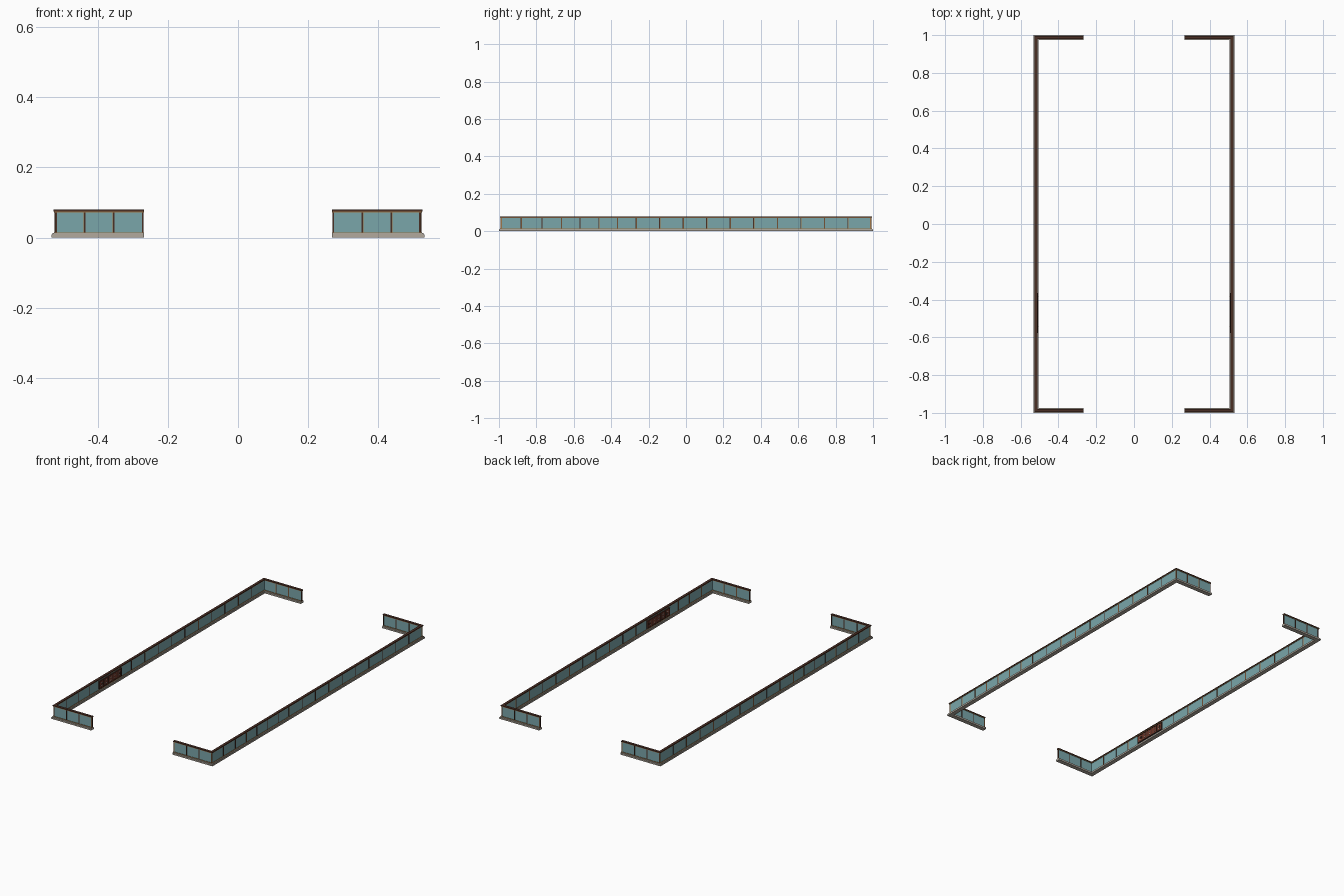
import bpy, bmesh

if "Cube" in bpy.data.objects:
    bpy.data.objects.remove(bpy.data.objects["Cube"])

def material(name, rgb):
    m = bpy.data.materials.new(name)
    lin = [(c / 255 / 12.92 if c < 10 else ((c / 255 + 0.055) / 1.055) ** 2.4) for c in rgb]
    m.diffuse_color = (*lin, 1)
    m.use_nodes = True
    m.node_tree.nodes["Principled BSDF"].inputs["Base Color"].default_value = m.diffuse_color
    return m

GLASS = material("teal glass", (122, 166, 170))
STONE = material("pale stone", (178, 170, 158))
TAN = material("tan trim", (158, 118, 72))
BROWN = material("dark brown", (74, 46, 36))
RED = material("red brown", (112, 56, 42))

CX, CY, END = 0.5185, 0.987, 0.268   # wall centre lines and arm end

def finish(name, bm, mat):
    bmesh.ops.recalc_face_normals(bm, faces=bm.faces)
    me = bpy.data.meshes.new(name)
    bm.to_mesh(me)
    bm.free()
    me.materials.append(mat)
    ob = bpy.data.objects.new(name, me)
    bpy.context.collection.objects.link(ob)
    # mirror each right-hand part to the left
    ob.modifiers.new("mirror", 'MIRROR').use_axis[0] = True
    return ob

def c_strip(name, half, z0, z1, mat, end=END):
    """C-shaped wall strip of thickness 2*half, extruded from z0 to z1."""
    xo, xi, yo, yi = CX + half, CX - half, CY + half, CY - half
    pts = [(end, -yo), (xo, -yo), (xo, yo), (end, yo),
           (end, yi), (xi, yi), (xi, -yi), (end, -yi)]
    bm = bmesh.new()
    f = bm.faces.new([bm.verts.new((x, y, z0)) for x, y in pts])
    ext = bmesh.ops.extrude_face_region(bm, geom=[f])
    for v in ext["geom"]:
        if isinstance(v, bmesh.types.BMVert):
            v.co.z = z1
    return finish(name, bm, mat)

def add_box(bm, c, s):
    vs = bmesh.ops.create_cube(bm, size=1)["verts"]
    for v in vs:
        v.co = [c[i] + v.co[i] * s[i] for i in range(3)]

# Continuous strips: stepped base, glass, trims and handrail
c_strip("base_plinth", 0.013, 0.0, 0.008, STONE)
c_strip("base_step", 0.0105, 0.008, 0.0125, STONE)
c_strip("lower_trim", 0.0065, 0.0125, 0.0145, TAN)
c_strip("glass_panels", 0.003, 0.0145, 0.0725, GLASS, END + 0.002)
c_strip("upper_trim", 0.0055, 0.0715, 0.0745, TAN)
c_strip("handrail", 0.0075, 0.0745, 0.0795, BROWN)

# Posts: uneven spacing along the long side, even along the arms
ys = [-0.882, -0.77, -0.667] + [-0.567 + 0.1 * i for i in range(4)]
ys += [-0.267 + 0.1257 * i for i in range(1, 10)]
xs = [0.271, 0.354, 0.437]
spots = [(CX, y, False) for y in ys] + [(x, s * CY, True) for x in xs for s in (-1, 1)]
spots += [(CX, s * CY, True) for s in (-1, 1)]
posts, strips = bmesh.new(), bmesh.new()
for x, y, arm in spots:
    size = (0.004, 0.009, 0.06) if arm else (0.009, 0.004, 0.06)
    add_box(posts, (x, y, 0.0435), size)
    # slim tan strip beside each post
    if arm:
        add_box(strips, (x + 0.0022, y, 0.0435), (0.002, 0.0078, 0.06))
    else:
        add_box(strips, (x, y + 0.0025, 0.0435), (0.0078, 0.003, 0.06))
finish("posts", posts, BROWN)
finish("post_strips", strips, TAN)

# Wooden panel on the inner face of each long side
PY, PX = -0.472, CX - 0.0055
board, frame, studs = bmesh.new(), bmesh.new(), bmesh.new()
add_box(board, (PX, PY, 0.043), (0.006, 0.205, 0.044))
for z in (0.022, 0.064):
    add_box(frame, (PX - 0.001, PY, z), (0.007, 0.21, 0.004))
for i in range(6):
    add_box(frame, (PX - 0.001, PY - 0.103 + i * 0.0412, 0.043), (0.007, 0.005, 0.044))
for i in range(5):
    for z in (0.035, 0.051):
        add_box(studs, (PX - 0.0035, PY - 0.0824 + i * 0.0412, z), (0.002, 0.01, 0.004))
# small brackets at both sides of the panel
for y in (-0.543, -0.383):
    add_box(frame, (PX - 0.005, y, 0.043), (0.006, 0.006, 0.012))
finish("inner_panel", board, RED)
finish("panel_frame", frame, BROWN)
finish("panel_studs", studs, STONE)
